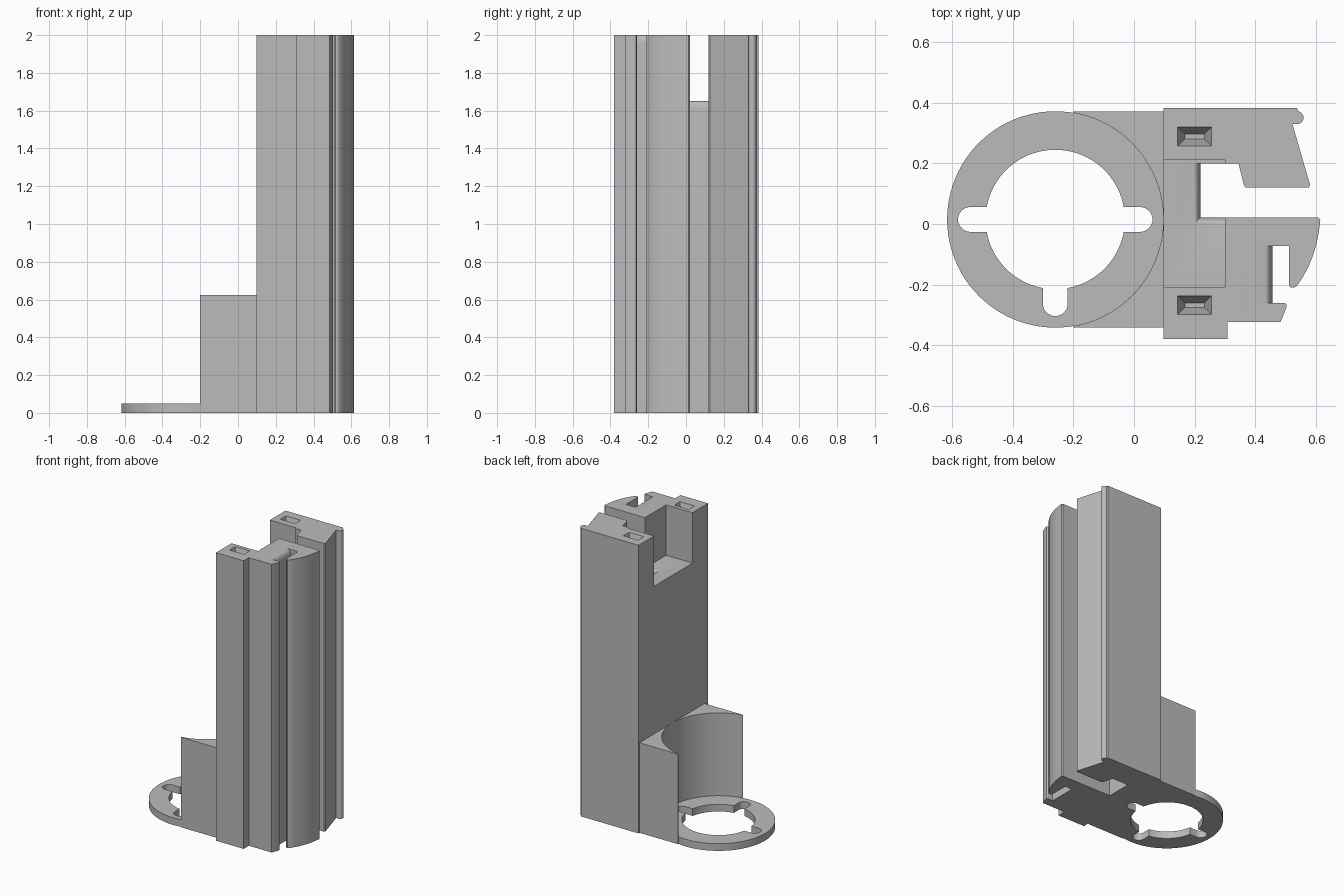
import bpy, bmesh, math

if "Cube" in bpy.data.objects:
    bpy.data.objects.remove(bpy.data.objects["Cube"])

grey = bpy.data.materials.new("plain grey")
grey.diffuse_color = (0.5, 0.5, 0.5, 1)
grey.use_nodes = True
grey.node_tree.nodes["Principled BSDF"].inputs["Base Color"].default_value = grey.diffuse_color


def finish(name, bm):
    bmesh.ops.recalc_face_normals(bm, faces=bm.faces)
    me = bpy.data.meshes.new(name)
    bm.to_mesh(me)
    bm.free()
    me.materials.append(grey)
    ob = bpy.data.objects.new(name, me)
    bpy.context.collection.objects.link(ob)
    return ob


def stack(name, rings):
    """Solid through a list of matching 3D rings, bottom to top."""
    bm = bmesh.new()
    vs = [[bm.verts.new(p) for p in ring] for ring in rings]
    n = len(vs[0])
    for a, b in zip(vs, vs[1:]):
        for i in range(n):
            j = (i + 1) % n
            bm.faces.new((a[i], a[j], b[j], b[i]))
    bm.faces.new(vs[0][::-1])
    bm.faces.new(vs[-1])
    return finish(name, bm)


def prism(name, pts, z0, z1):
    return stack(name, [[(x, y, z) for x, y in pts] for z in (z0, z1)])


def loft(name, layers):
    """Stacked rectangles given as (x0, x1, y0, y1, z)."""
    return stack(name, [[(a, c, z), (b, c, z), (b, d, z), (a, d, z)]
                        for a, b, c, d, z in layers])


def arc(cx, cy, r, a0, a1, n):
    return [(cx + r * math.cos(math.radians(a0 + (a1 - a0) * i / n)),
             cy + r * math.sin(math.radians(a0 + (a1 - a0) * i / n)))
            for i in range(n + 1)]


def cut(ob, cutter):
    cutter.hide_render = True
    m = ob.modifiers.new("cut", 'BOOLEAN')
    m.operation, m.solver, m.object = 'DIFFERENCE', 'EXACT', cutter
    bpy.context.view_layer.objects.active = ob
    bpy.ops.object.modifier_apply(modifier=m.name)
    bpy.data.objects.remove(cutter)


CX, CY, R, RI = -0.26, 0.015, 0.357, 0.23
XB, TOP, FLOOR = 0.097, 2.0, 1.65

# Column: clip-shaped section running the full height
section = (
    [(XB, 0.383), (0.538, 0.383), (0.542, 0.372)]
    + arc(0.539, 0.351, 0.021, 70, -90, 8)
    + [(0.523, 0.33), (0.582, 0.127), (0.576, 0.12), (0.37, 0.12), (0.363, 0.127),
       (0.345, 0.2), (0.22, 0.2), (0.22, 0.022), (0.608, 0.022), (0.615, 0.014),
       (0.611, -0.022), (0.603, -0.063), (0.591, -0.104), (0.575, -0.143),
       (0.556, -0.178), (0.537, -0.205), (0.528, -0.21), (0.517, -0.209),
       (0.511, -0.202), (0.511, -0.072), (0.457, -0.072), (0.457, -0.26),
       (0.496, -0.26), (0.504, -0.265), (0.504, -0.274), (0.484, -0.323),
       (0.309, -0.323), (0.309, -0.38), (XB, -0.38)])
column = prism("column", section, 0, TOP)

# Open pocket at the top of the column
cut(column, loft("pocket_cutter", [(0, 0.3, -0.21, 0.212, FLOOR),
                                   (0, 0.3, -0.21, 0.212, 2.1)]))

# Rounded edges where the channels meet the floor and the top
steps = [(1 - math.cos(t), math.sin(t))
         for t in (math.pi / 2 * i / 8 for i in range(9))]
cut(column, loft("floor_round_cutter",
    [(0.22 - 0.022 * o, 0.3, 0.022 - 0.022 * o, 0.2, FLOOR - 0.045 + 0.045 * s)
     for o, s in steps] + [(0.198, 0.3, 0.0, 0.2, FLOOR + 0.02)]))
cut(column, loft("clip_round_cutter",
    [(0.457 - 0.025 * o, 0.48, -0.26, -0.072, TOP - 0.045 + 0.045 * s)
     for o, s in steps] + [(0.432, 0.48, -0.26, -0.072, TOP + 0.02)]))

# Tapered blind sockets
for y in (0.289, -0.268):
    cut(column, loft("socket_cutter", [
        (0.168, 0.232, y - 0.008, y + 0.008, TOP - 0.08),
        (0.144, 0.256, y - 0.031, y + 0.031, TOP),
        (0.144, 0.256, y - 0.031, y + 0.031, TOP + 0.02)]))

# Foot block: two corners left around a round recess
a = math.degrees(math.acos((-0.2 - CX) / R))
for name, s in (("back_foot", 1), ("front_foot", -1)):
    pts = arc(CX, CY, R, 0, s * a, 32) + [(-0.2, CY + s * R), (XB, CY + s * R)]
    prism(name, pts, 0, 0.625)

# Base ring with three rounded notches
ring = prism("base_ring", arc(CX, CY, R, 0, 360 - 3.75, 95), 0, 0.05)
cut(ring, prism("bore_cutter", arc(CX, CY, RI, 0, 360 - 3.75, 95), -0.1, 0.1))
for ang in (0, 180, 270):
    c, s = math.cos(math.radians(ang)), math.sin(math.radians(ang))
    d = 0.28 if ang != 270 else 0.278
    pts = [(0.1, -0.04)] + arc(d, 0, 0.041, -90, 90, 16) + [(0.1, 0.04)]
    cut(ring, prism("notch_cutter", [(CX + x * c - y * s, CY + x * s + y * c)
                                     for x, y in pts], -0.1, 0.1))

# Smooth curved walls, keep real edges sharp
bpy.ops.object.select_all(action='DESELECT')
for ob in bpy.context.scene.objects:
    ob.select_set(True)
bpy.context.view_layer.objects.active = column
bpy.ops.object.shade_smooth_by_angle(angle=math.radians(30))
